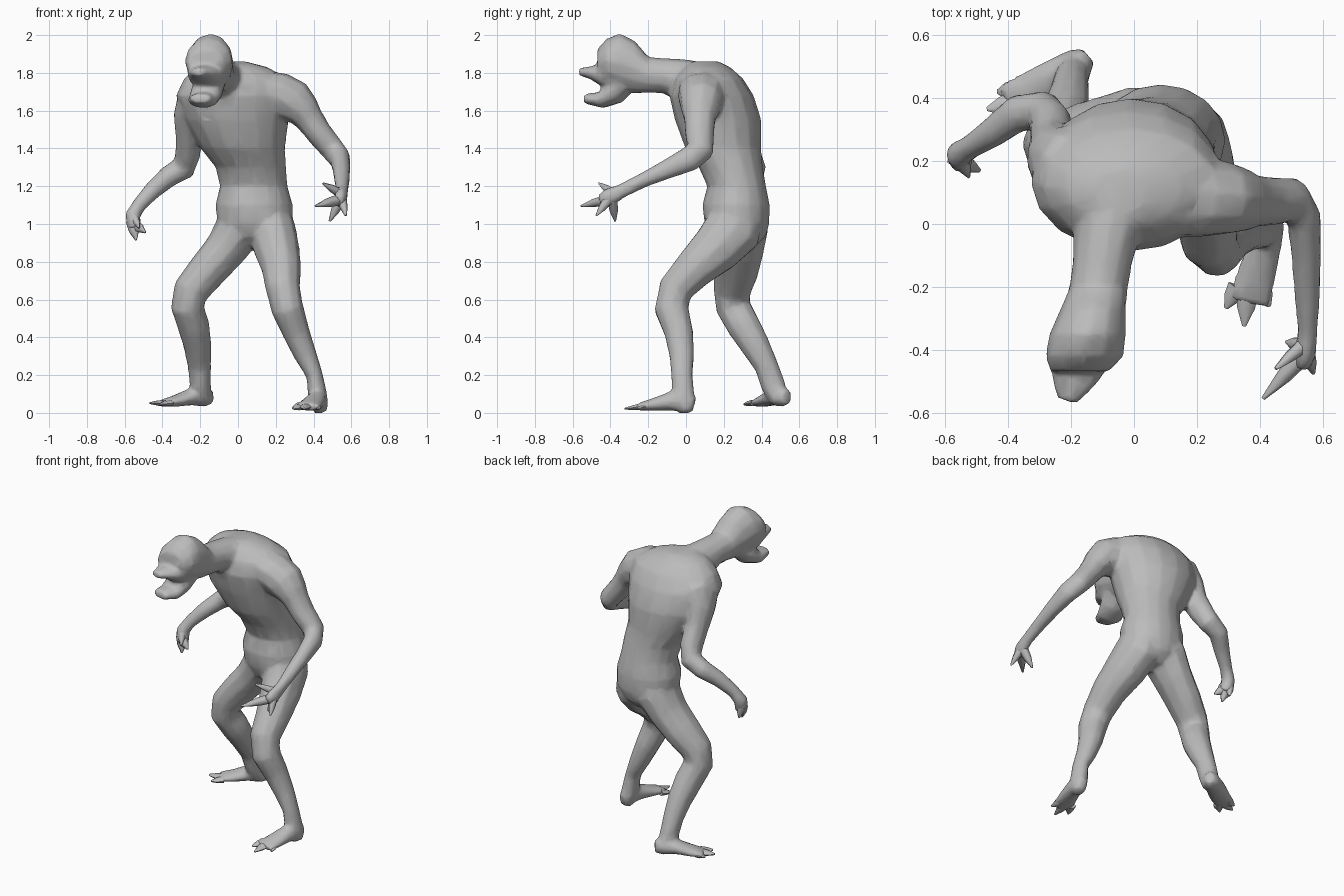
import bpy, bmesh, math
from mathutils import Vector

skin = bpy.data.materials.new("grey_skin")
skin.diffuse_color = (0.5, 0.5, 0.5, 1)

X, Y, Z = Vector((1, 0, 0)), Vector((0, 1, 0)), Vector((0, 0, 1))
FULL = 1.04  # makes up for the flats of the polygonal rings


def add_loft(bm, rings, ref, axis=None, sides=10):
    """Skin elliptical rings (x, y, z, half width, half depth) along a path.
    ref is the width direction, axis an optional fixed ring normal."""
    pts = [Vector(r[:3]) for r in rings]
    loops = []
    for i, r in enumerate(rings):
        t = axis or (pts[min(i + 1, len(pts) - 1)] - pts[max(i - 1, 0)]).normalized()
        u = (ref - t * ref.dot(t)).normalized() * r[3] * FULL
        v = t.cross(u).normalized() * r[4] * FULL
        loops.append([bm.verts.new(pts[i] + u * math.cos(a) + v * math.sin(a))
                      for a in (math.tau * k / sides for k in range(sides))])
    for a, b in zip(loops, loops[1:]):
        for k in range(sides):
            j = (k + 1) % sides
            bm.faces.new((a[k], a[j], b[j], b[k]))
    bm.faces.new(loops[0][::-1])
    bm.faces.new(loops[-1])


def finish(bm, name):
    bmesh.ops.recalc_face_normals(bm, faces=bm.faces[:])
    mesh = bpy.data.meshes.new(name)
    bm.to_mesh(mesh)
    bm.free()
    ob = bpy.data.objects.new(name, mesh)
    bpy.context.collection.objects.link(ob)
    mesh.materials.append(skin)
    bpy.ops.object.select_all(action='DESELECT')
    ob.select_set(True)
    bpy.context.view_layer.objects.active = ob
    bpy.ops.object.shade_smooth_by_angle(angle=math.radians(65))
    return ob


def claws(name, digits, ref=X, sides=6):
    """Tapered fingers or toes: (root, tip, root width, root depth)."""
    bm = bmesh.new()
    for root, tip, w, d in digits:
        a, b = Vector(root), Vector(tip)
        add_loft(bm, [(*a, w, d), (*a.lerp(b, .5), w * .8, d * .8), (*b, .006, .005)],
                 ref, sides=sides)
    finish(bm, name)


body = bmesh.new()

# Torso from crotch to upper back
add_loft(body, [
    (.085, .29, .87, .05, .06), (.085, .275, .93, .14, .14),
    (.09, .27, 1.0, .19, .165), (.085, .265, 1.1, .198, .172),
    (.083, .268, 1.2, .172, .15), (.068, .237, 1.3, .18, .163),
    (.025, .197, 1.4, .215, .193), (-.01, .17, 1.55, .268, .22),
    (-.022, .135, 1.68, .295, .215), (-.01, .12, 1.77, .265, .175),
    (-.03, .11, 1.83, .18, .12), (-.04, .10, 1.86, .08, .07)], X, Z, 16)

# Neck stretching forward into the skull
add_loft(body, [
    (-.04, .12, 1.72, .17, .12), (-.07, .02, 1.75, .115, .115),
    (-.09, -.06, 1.767, .10, .105), (-.10, -.12, 1.785, .092, .09),
    (-.112, -.2, 1.79, .09, .092), (-.13, -.27, 1.83, .10, .135),
    (-.147, -.35, 1.857, .118, .147), (-.157, -.42, 1.862, .12, .115),
    (-.172, -.468, 1.85, .092, .075)], X, Y, 12)

# Upper muzzle and hanging lower jaw
face_right = Vector((.94, -.33, 0))
add_loft(body, [
    (-.145, -.34, 1.79, .095, .08), (-.175, -.43, 1.79, .095, .065),
    (-.195, -.50, 1.802, .07, .034), (-.214, -.562, 1.805, .034, .02)], face_right)
add_loft(body, [
    (-.14, -.30, 1.76, .08, .05), (-.165, -.38, 1.70, .085, .068),
    (-.185, -.45, 1.655, .08, .042), (-.2, -.535, 1.665, .055, .026)], face_right)

# Right side arm
add_loft(body, [
    (.10, .09, 1.715, .10, .13), (.22, .085, 1.685, .115, .125),
    (.295, .08, 1.645, .115, .112), (.345, .075, 1.6, .09, .098),
    (.378, .073, 1.555, .075, .082), (.43, .072, 1.48, .067, .076),
    (.505, .075, 1.39, .062, .07), (.54, .02, 1.345, .054, .066),
    (.548, -.10, 1.29, .046, .051), (.55, -.22, 1.235, .041, .039),
    (.552, -.34, 1.175, .031, .037), (.545, -.41, 1.14, .034, .048),
    (.535, -.455, 1.12, .024, .034)], X)

# Left side arm
add_loft(body, [
    (-.14, .16, 1.68, .12, .11), (-.23, .18, 1.655, .13, .105),
    (-.26, .215, 1.575, .098, .08), (-.262, .26, 1.47, .08, .068),
    (-.265, .32, 1.37, .075, .066), (-.29, .358, 1.295, .064, .066),
    (-.37, .352, 1.25, .058, .056), (-.45, .29, 1.18, .047, .047),
    (-.52, .245, 1.105, .037, .038), (-.558, .22, 1.045, .044, .04),
    (-.548, .20, .975, .04, .038)], Y)

# Right side leg
add_loft(body, [
    (.16, .285, 1.06, .11, .13), (.18, .25, .97, .122, .152),
    (.205, .155, .865, .117, .132), (.23, .045, .765, .102, .107),
    (.238, -.055, .655, .088, .092), (.262, -.077, .55, .083, .09),
    (.31, -.037, .42, .07, .075), (.36, -.022, .3, .057, .064),
    (.405, -.022, .2, .043, .056), (.42, -.015, .1, .05, .058),
    (.432, -.005, .035, .045, .045), (.44, 0, .002, .03, .035)], X)

# Left side leg
add_loft(body, [
    (.04, .28, 1.06, .12, .135), (.01, .285, .98, .125, .15),
    (-.07, .28, .86, .108, .13), (-.165, .265, .75, .10, .117),
    (-.25, .245, .645, .092, .097), (-.268, .25, .56, .085, .092),
    (-.235, .305, .46, .082, .087), (-.215, .365, .36, .072, .077),
    (-.205, .425, .25, .06, .062), (-.2, .46, .15, .054, .064),
    (-.185, .495, .065, .05, .05)], X)

# Flat feet
across = Vector((-.5, .86, 0))
add_loft(body, [
    (.438, .045, .05, .028, .038), (.43, 0, .06, .048, .056),
    (.413, -.08, .063, .052, .05), (.387, -.17, .045, .062, .033),
    (.365, -.25, .032, .068, .02)], X)
add_loft(body, [
    (-.145, .535, .085, .03, .04), (-.18, .505, .085, .054, .052),
    (-.25, .465, .085, .06, .044), (-.33, .42, .063, .064, .03),
    (-.405, .383, .05, .062, .017)], across)

# Fuse everything into one smooth low-poly skin
skin_ob = finish(body, "body")
fuse = skin_ob.modifiers.new("fuse", 'REMESH')
fuse.mode = 'VOXEL'
fuse.voxel_size = 0.012
fuse.use_smooth_shade = True
relax = skin_ob.modifiers.new("relax", 'SMOOTH')
relax.factor = 0.5
relax.iterations = 5
thin = skin_ob.modifiers.new("thin_out", 'DECIMATE')
thin.ratio = 0.12

# Clawed fingers
claws("right_side_fingers", [
    ((.545, -.41, 1.13), (.41, -.555, 1.095), .03, .03),
    ((.55, -.41, 1.13), (.57, -.475, 1.045), .025, .028),
    ((.545, -.39, 1.13), (.485, -.375, 1.015), .028, .03),
    ((.545, -.38, 1.16), (.45, -.46, 1.215), .025, .025)])
claws("left_side_fingers", [
    ((-.56, .21, 1.01), (-.54, .18, .915), .03, .036),
    ((-.55, .20, 1.0), (-.49, .17, .955), .028, .032),
    ((-.565, .22, 1.02), (-.555, .235, .935), .028, .028),
    ((-.55, .20, 1.04), (-.525, .15, .98), .024, .024)], Y)

# Splayed toes
claws("right_side_toes", [
    ((.33, -.20, .036), (.292, -.268, .022), .032, .02),
    ((.362, -.21, .036), (.35, -.325, .022), .034, .02),
    ((.405, -.20, .036), (.43, -.262, .022), .03, .02)])
claws("left_side_toes", [
    ((-.38, .425, .052), (-.435, .42, .045), .032, .018),
    ((-.38, .385, .052), (-.468, .365, .052), .034, .018),
    ((-.36, .36, .052), (-.415, .308, .045), .03, .018)], across)
